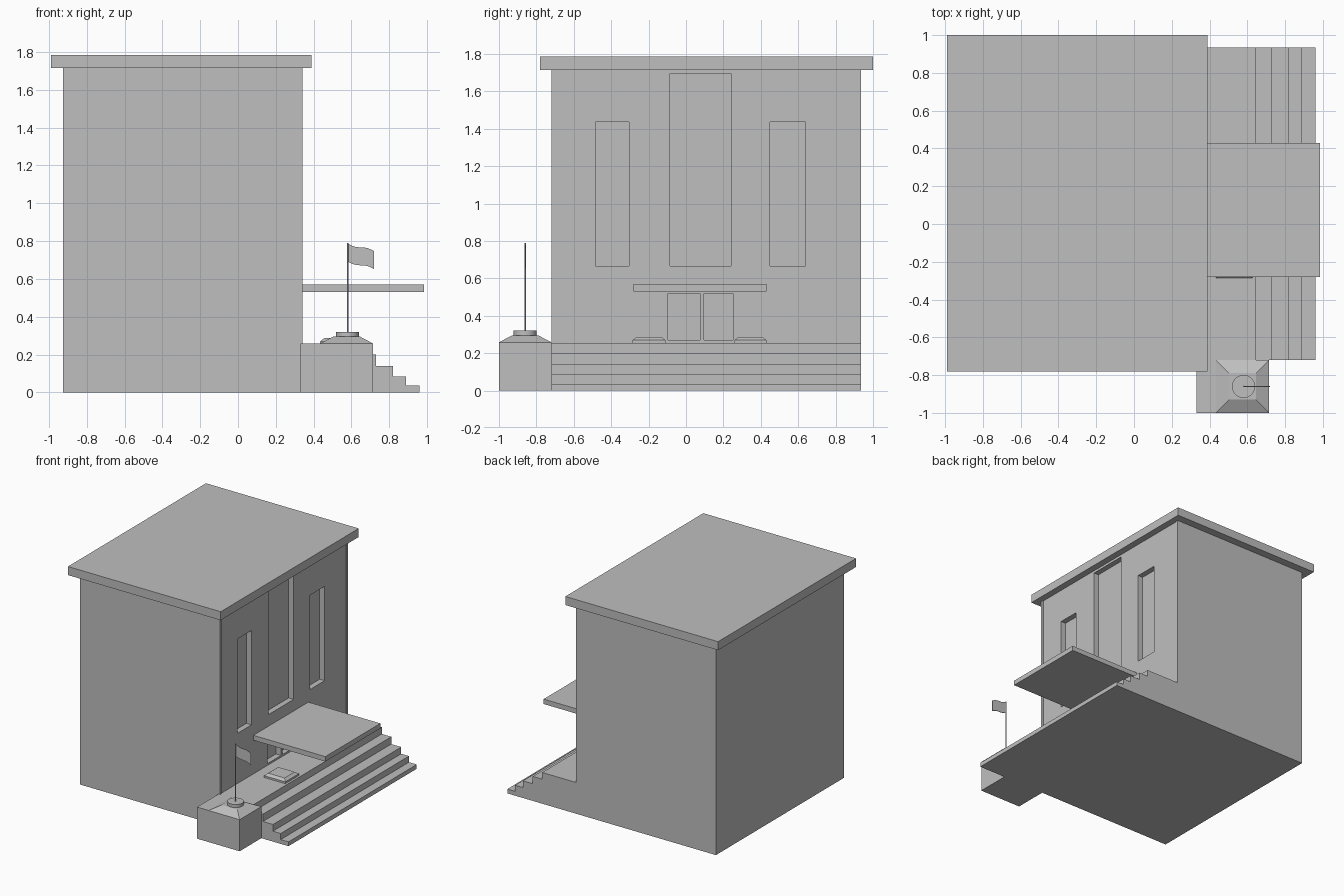
import bpy, bmesh, math
from mathutils import Vector

if "Cube" in bpy.data.objects:
    bpy.data.objects.remove(bpy.data.objects["Cube"], do_unlink=True)

grey = bpy.data.materials.new("plain grey")
grey.use_nodes = True
colour = (0.52, 0.52, 0.52, 1)
grey.diffuse_color = colour
grey.node_tree.nodes["Principled BSDF"].inputs["Base Color"].default_value = colour


def finish(name, bm):
    bmesh.ops.recalc_face_normals(bm, faces=bm.faces)
    mesh = bpy.data.meshes.new(name)
    bm.to_mesh(mesh)
    bm.free()
    mesh.materials.append(grey)
    obj = bpy.data.objects.new(name, mesh)
    bpy.context.collection.objects.link(obj)
    return obj


def box(name, x, y, z, taper=0):
    """Box between ranges; taper pulls the top edges inwards."""
    bm = bmesh.new()
    bmesh.ops.create_cube(bm, size=1)
    for v in bm.verts:
        inset = taper if v.co.z > 0 else 0
        v.co = Vector([r[0] + s if c < 0 else r[1] - s
                       for c, r, s in zip(v.co, (x, y, z), (inset, inset, 0))])
    return finish(name, bm)


def extrude_profile(name, points, y0, y1):
    """Extrude an x/z outline along y."""
    bm = bmesh.new()
    face = bm.faces.new([bm.verts.new((x, y0, z)) for x, z in points])
    out = bmesh.ops.extrude_face_region(bm, geom=[face])
    moved = [g for g in out["geom"] if isinstance(g, bmesh.types.BMVert)]
    bmesh.ops.translate(bm, vec=(0, y1 - y0, 0), verts=moved)
    return finish(name, bm)


def cylinder(name, x, y, z0, z1, radius, sides):
    bm = bmesh.new()
    bmesh.ops.create_cone(bm, cap_ends=True, segments=sides, radius1=radius,
                          radius2=radius, depth=z1 - z0)
    bmesh.ops.translate(bm, vec=(x, y, (z0 + z1) / 2), verts=bm.verts)
    obj = finish(name, bm)
    for p in obj.data.polygons:
        p.use_smooth = abs(p.normal.z) < 0.5
    obj.data.set_sharp_from_angle(angle=math.radians(40))
    return obj


# Main block with recessed windows and doors
SOUTH, NORTH, WALL = -0.72, 0.935, 0.335
body = box("building_body", (-0.925, WALL), (SOUTH, NORTH), (0, 1.715))
openings = [
    ((-0.485, -0.305), (0.665, 1.435)),
    ((-0.085, 0.24), (0.665, 1.695)),
    ((0.45, 0.64), (0.665, 1.435)),
    ((-0.095, 0.075), (0.27, 0.52)),
    ((0.095, 0.25), (0.27, 0.52)),
]
cutters = []
for y, z in openings:
    cutter = box("opening_cutter", (WALL - 0.045, WALL + 0.1), y, z)
    cutter.hide_render = True
    cutters.append(cutter)
    cut = body.modifiers.new("opening", "BOOLEAN")
    cut.operation = "DIFFERENCE"
    cut.solver = "EXACT"
    cut.object = cutter
bpy.context.view_layer.update()
carved = bpy.data.meshes.new_from_object(
    body.evaluated_get(bpy.context.evaluated_depsgraph_get()))
body.modifiers.clear()
body.data = carved
for cutter in cutters:
    bpy.data.objects.remove(cutter, do_unlink=True)

# Thin corner strips on the facade
for side, y in (("right", SOUTH), ("left", NORTH - 0.02)):
    box(side + "_corner_strip", (WALL - 0.01, WALL + 0.006), (y, y + 0.02), (0.2, 1.715))

# Roof slab and entrance canopy
box("roof_slab", (-0.99, 0.39), (-0.78, 1.0), (1.715, 1.785))
box("entrance_canopy", (WALL - 0.01, 0.985), (-0.28, 0.43), (0.53, 0.57))

# Porch and stairs as one stepped profile
steps = [(0.645, 0.255), (0.73, 0.2), (0.82, 0.14), (0.89, 0.085), (0.96, 0.035)]
outline = [(WALL - 0.01, 0), (WALL - 0.01, steps[0][1])]
for i, (x, z) in enumerate(steps):
    below = steps[i + 1][1] if i + 1 < len(steps) else 0
    outline += [(x, z), (x, below)]
extrude_profile("porch_stairs", outline, SOUTH, NORTH)

# Low bevelled blocks on the porch
for side, y in (("right", (-0.285, -0.11)), ("left", (0.26, 0.43))):
    box(side + "_porch_block_base", (0.435, 0.627), y, (0.25, 0.27))
    box(side + "_porch_block_top", (0.435, 0.627), y, (0.27, 0.287), 0.022)

# Flag stand
box("flag_pedestal", (0.33, 0.715), (-1.0, SOUTH), (0, 0.258))
box("flag_pedestal_cap", (0.434, 0.715), (-1.0, SOUTH), (0.258, 0.295), 0.07)
POLE_X, POLE_Y = 0.58, -0.86
cylinder("flagpole_base", POLE_X, POLE_Y, 0.29, 0.32, 0.061, 32)
cylinder("flagpole", POLE_X, POLE_Y, 0.31, 0.79, 0.004, 12)

# Waving flag
top, bottom = [], []
count = 8
for i in range(count + 1):
    t = i / count
    z = 0.787 - 0.04 * t - 0.006 * math.sin(t * math.tau)
    top.append((POLE_X + 0.14 * t, z))
    bottom.append((POLE_X + 0.14 * t, z - 0.095))
extrude_profile("flag", top + bottom[::-1], POLE_Y - 0.002, POLE_Y + 0.002)
